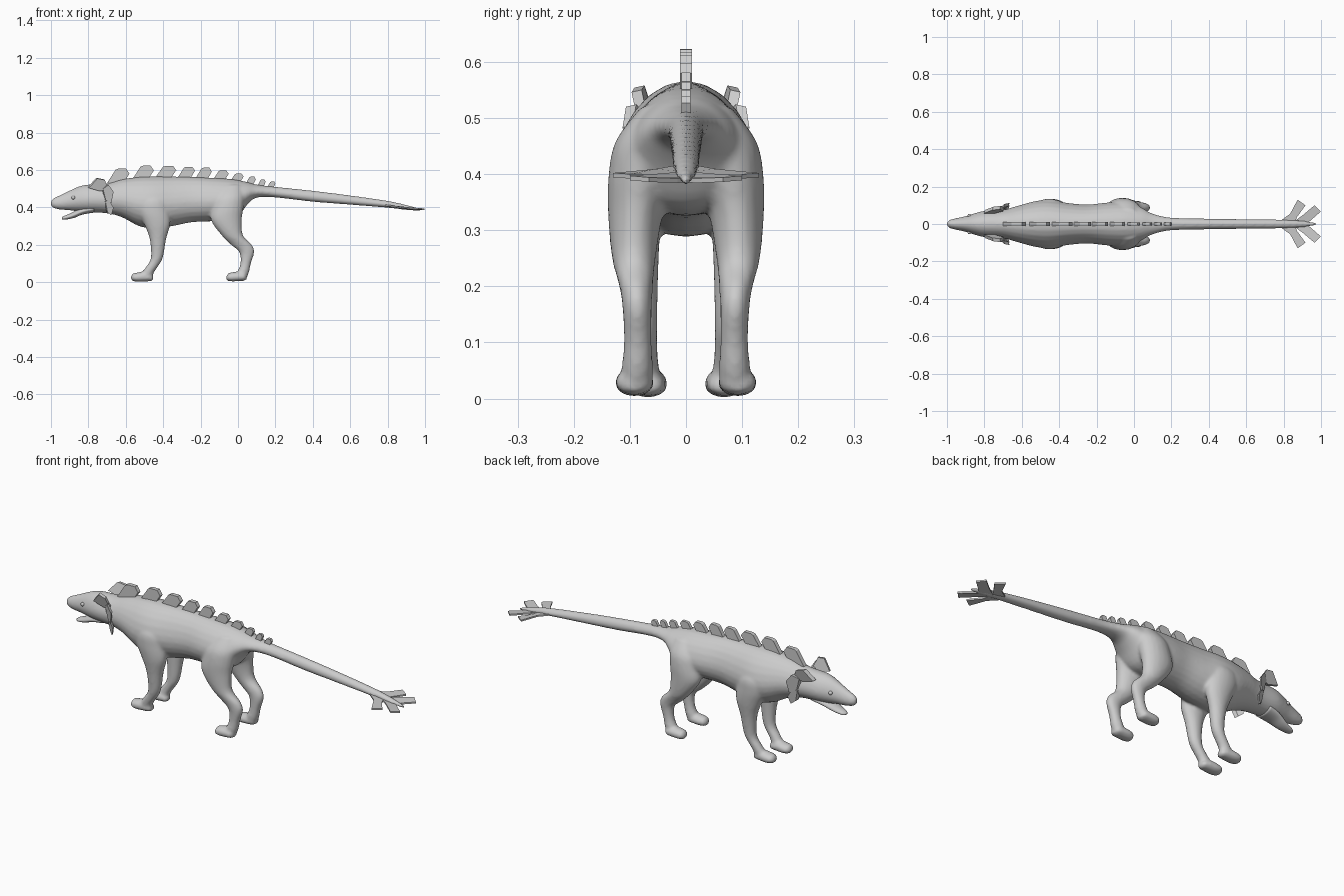
import bpy, bmesh, math
from mathutils import Vector

grey = bpy.data.materials.new("hide_grey")
grey.diffuse_color = (0.6, 0.6, 0.6, 1)


def make(name, bm, smooth=True):
    bmesh.ops.recalc_face_normals(bm, faces=bm.faces[:])
    me = bpy.data.meshes.new(name)
    bm.to_mesh(me)
    bm.free()
    me.materials.append(grey)
    ob = bpy.data.objects.new(name, me)
    bpy.context.collection.objects.link(ob)
    if smooth:
        me.shade_smooth()
    return ob


def refine(rows, n):
    """Catmull-Rom interpolation of parameter rows."""
    out = []
    for i in range(len(rows) - 1):
        p = [rows[max(0, min(len(rows) - 1, j))] for j in range(i - 1, i + 3)]
        for k in range(n):
            t = k / n
            out.append([0.5 * (2 * b + (c - a) * t + (2 * a - 5 * b + 4 * c - d) * t * t
                               + (3 * b - a - 3 * c + d) * t ** 3) for a, b, c, d in zip(*p)])
    return out + [list(rows[-1])]


def loft(bm, rings):
    vs = [[bm.verts.new(p) for p in r] for r in rings]
    n = len(rings[0])
    for a, b in zip(vs, vs[1:]):
        for i in range(n):
            bm.faces.new((a[i], a[(i + 1) % n], b[(i + 1) % n], b[i]))
    bm.faces.new(vs[0])
    bm.faces.new(vs[-1])


def along_x(bm, rows, y=0, n=4, roof=1.0):
    """Rows are x, top, bottom, half width; the widest point sits low."""
    rings = []
    for x, top, bot, w in refine(rows, n):
        mid = bot + (top - bot) * 0.45
        ring = []
        for k in range(24):
            a = math.tau * k / 24
            c, s = math.cos(a), math.sin(a)
            h = (top - mid) * s ** roof if s > 0 else (mid - bot) * s
            ring.append((x, y + w * c, mid + h))
        rings.append(ring)
    loft(bm, rings)


def along_z(bm, rows, side):
    """Rows are z, x, y, half length, half width."""
    loft(bm, [[(x + a * math.cos(math.tau * k / 20), side * (y + b * math.sin(math.tau * k / 20)), z)
               for k in range(20)] for z, x, y, a, b in refine(rows, 4)])


def plate(bm, pts, offset):
    """Solid slab from an outline, thickened along offset on both sides."""
    off = Vector(offset)
    loft(bm, [[Vector(p) - off for p in pts], [Vector(p) + off for p in pts]])


# Head, trunk and tail
trunk = [(-1.0, .435, .408, .010), (-.985, .450, .396, .022), (-.95, .466, .388, .031),
         (-.90, .490, .384, .042), (-.85, .512, .378, .058), (-.80, .522, .374, .070),
         (-.70, .528, .368, .076), (-.62, .550, .347, .098), (-.53, .563, .300, .122),
         (-.45, .566, .288, .128), (-.35, .565, .300, .112), (-.25, .563, .320, .104),
         (-.15, .559, .325, .114), (-.06, .554, .328, .118), (0, .546, .350, .108),
         (.05, .535, .415, .083), (.10, .522, .452, .056), (.20, .510, .453, .034),
         (.40, .489, .430, .029), (.60, .464, .414, .026), (.80, .435, .398, .023),
         (.90, .413, .386, .018), (.975, .394, .380, .006)]
# Legs and feet, repeated on each side
hind_leg = [(.52, -.03, .045, .05, .035), (.46, -.045, .070, .08, .055), (.40, -.055, .080, .085, .058),
            (.33, -.062, .090, .082, .049), (.25, -.030, .093, .057, .039), (.20, .018, .089, .056, .030),
            (.16, .047, .087, .040, .026), (.10, .041, .086, .028, .025), (.05, .026, .087, .032, .028),
            (.015, .012, .088, .030, .026)]
hind_foot = [(-.062, .032, .014, .012), (-.052, .047, .006, .028), (-.025, .054, .004, .034),
             (.01, .055, .006, .034), (.035, .05, .008, .030), (.046, .035, .015, .015)]
front_leg = [(.50, -.45, .045, .05, .035), (.44, -.455, .072, .085, .056), (.38, -.450, .085, .085, .050),
             (.31, -.432, .088, .070, .043), (.23, -.428, .084, .044, .035), (.13, -.434, .079, .032, .028),
             (.08, -.462, .076, .031, .026), (.05, -.482, .073, .032, .026), (.015, -.490, .070, .030, .026)]
front_foot = [(-.572, .032, .016, .012), (-.562, .046, .006, .028), (-.535, .052, .002, .035),
              (-.50, .056, .003, .033), (-.465, .042, .006, .027), (-.452, .030, .012, .013)]
bm = bmesh.new()
along_x(bm, trunk, roof=1.2)
for s in (-1, 1):
    along_z(bm, hind_leg, s)
    along_z(bm, front_leg, s)
    along_x(bm, hind_foot, s * .092)
    along_x(bm, front_foot, s * .068)
body = make("body", bm)
rm = body.modifiers.new("fuse", 'REMESH')
rm.mode = 'VOXEL'
rm.voxel_size = 0.0075
rm.use_smooth_shade = True
sm = body.modifiers.new("soften", 'SMOOTH')
sm.factor = 0.5
sm.iterations = 5

# Lower jaw, hanging slightly open
bm = bmesh.new()
along_x(bm, [(-.942, .346, .337, .008), (-.93, .354, .334, .020), (-.90, .366, .338, .028),
             (-.87, .382, .346, .036), (-.83, .40, .362, .046), (-.77, .42, .372, .052)])
make("lower_jaw", bm)

# Eyes
for s in (-1, 1):
    bm = bmesh.new()
    bmesh.ops.create_uvsphere(bm, u_segments=12, v_segments=8, radius=.010)
    bmesh.ops.translate(bm, verts=bm.verts[:], vec=(-.88, s * .045, .452))
    make("eye", bm)

# Leaning back plates, shrinking toward the tail: start, end, base height, top height
spines = [(-.70, -.58, .53, .607), (-.565, -.45, .55, .623), (-.445, -.33, .555, .622),
          (-.325, -.23, .555, .617), (-.23, -.14, .55, .612), (-.135, -.05, .545, .598),
          (-.045, .03, .535, .581), (.04, .095, .525, .564), (.105, .148, .515, .55),
          (.155, .20, .505, .538)]
bm = bmesh.new()
for x0, x1, z0, z1 in spines:
    w, h = x1 - x0, z1 - z0
    t = .011 if w > .08 else .008
    plate(bm, [(x0, 0, z0), (x0 + .38 * w, 0, z1 - .08 * h), (x0 + .5 * w, 0, z1),
               (x0 + .85 * w, 0, z1), (x1, 0, z1 - .35 * h), (x0 + .68 * w, 0, z0 - .01)], (0, t, 0))
make("back_plates", bm, False)

# Three-part ear frill behind each cheek
frill = [[(-.80, .066, .505), (-.755, .083, .556), (-.715, .088, .548), (-.695, .078, .50), (-.74, .066, .488)],
         [(-.725, .074, .50), (-.695, .098, .522), (-.668, .104, .485), (-.68, .095, .425), (-.71, .074, .44)],
         [(-.712, .070, .435), (-.69, .086, .438), (-.668, .090, .40), (-.68, .080, .360), (-.70, .068, .375)]]
for s in (-1, 1):
    bm = bmesh.new()
    for pts in frill:
        plate(bm, [(x, s * y, z) for x, y, z in pts], (.003, s * .009, -.002))
    make("ear_frill", bm, False)

# Flat fan at the tail tip
fins = [[(.78, .015, .412), (.835, .055, .405), (.875, .130, .398), (.917, .100, .396), (.87, .035, .395), (.86, 0, .40)],
        [(.85, .01, .400), (.90, .045, .397), (.965, .100, .393), (.998, .066, .390), (.94, .015, .388), (.92, 0, .39)]]
for s in (-1, 1):
    bm = bmesh.new()
    for pts in fins:
        plate(bm, [(x, s * y, z) for x, y, z in pts], (0, 0, .004))
    make("tail_fin", bm, False)
